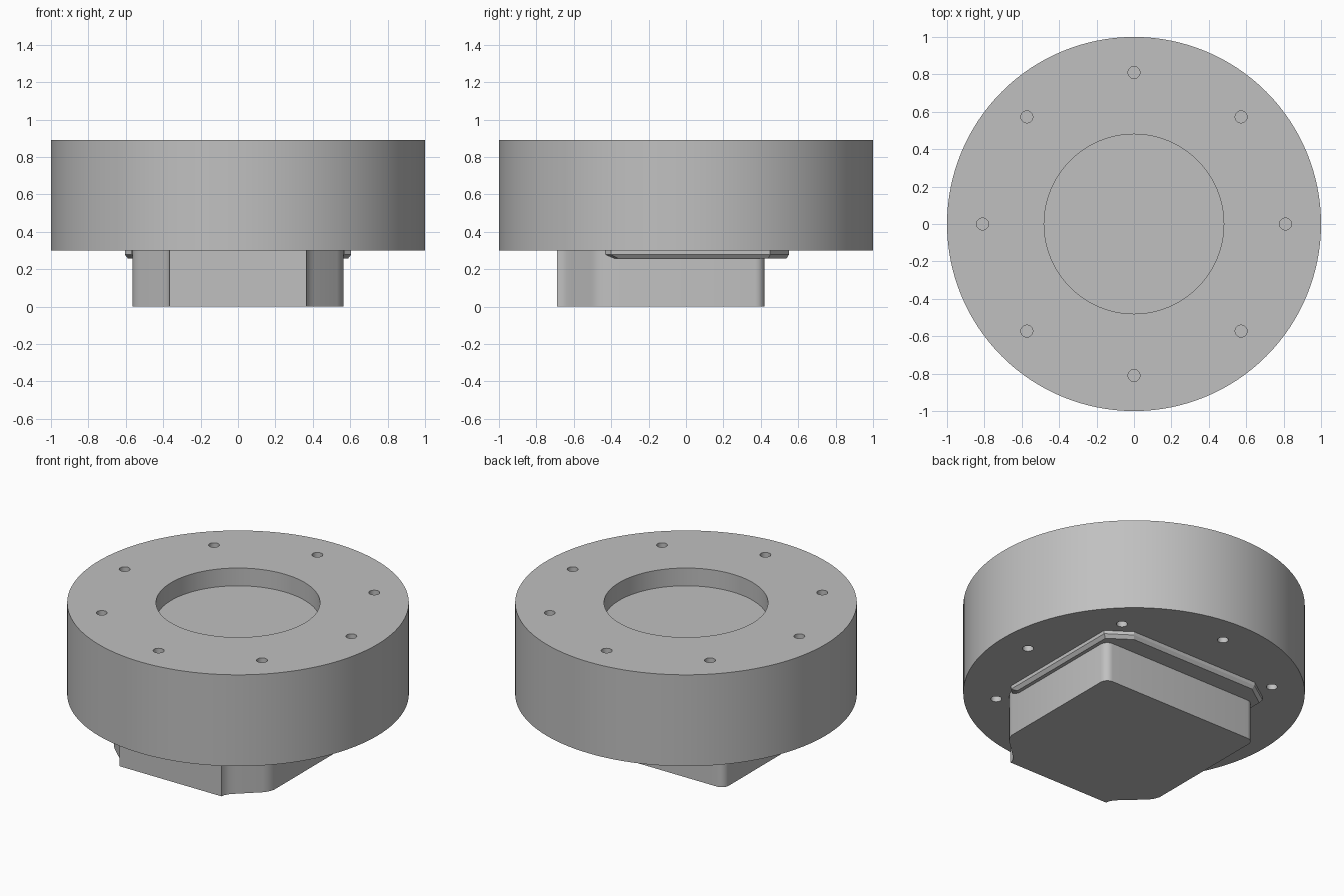
import bpy
import bmesh
from math import cos, sin, pi, radians
from mathutils import Matrix

cube = bpy.data.objects.get("Cube")
if cube:
    bpy.data.objects.remove(cube, do_unlink=True)

GREY = (0.53, 0.53, 0.53, 1)
grey = bpy.data.materials.new("plain grey")
grey.use_nodes = True
grey.diffuse_color = GREY
for node in grey.node_tree.nodes:
    if node.type == "BSDF_PRINCIPLED":
        node.inputs["Base Color"].default_value = GREY

BASE, TOP = 0.30, 0.89
HOLES = 8


def make_object(name, bm):
    bmesh.ops.recalc_face_normals(bm, faces=bm.faces)
    mesh = bpy.data.meshes.new(name)
    bm.to_mesh(mesh)
    bm.free()
    mesh.materials.append(grey)
    obj = bpy.data.objects.new(name, mesh)
    bpy.context.collection.objects.link(obj)
    return obj


def activate(obj):
    bpy.ops.object.select_all(action="DESELECT")
    obj.select_set(True)
    bpy.context.view_layer.objects.active = obj


def add_cylinder(bm, radius, low, high, x=0, y=0, sides=32):
    bmesh.ops.create_cone(
        bm, cap_ends=True, segments=sides, radius1=radius, radius2=radius,
        depth=high - low, matrix=Matrix.Translation((x, y, (low + high) / 2)))


def mirrored(half):
    """Closed outline from the +x half, listed front to back."""
    return half + [(-x, y) for x, y in reversed(half)]


def loft(name, layers):
    """Solid through matching outlines, given as (height, outline)."""
    bm = bmesh.new()
    rings = [[bm.verts.new((x, y, z)) for x, y in outline]
             for z, outline in layers]
    for a, b in zip(rings, rings[1:]):
        for i in range(len(a)):
            j = (i + 1) % len(a)
            bm.faces.new((a[i], a[j], b[j], b[i]))
    bm.faces.new(rings[0])
    bm.faces.new(rings[-1])
    return make_object(name, bm)


# Round body
bm = bmesh.new()
add_cylinder(bm, 1, BASE, TOP, sides=128)
body = make_object("round_body", bm)

# Central recess and the ring of bolt holes on both faces
bm = bmesh.new()
add_cylinder(bm, 0.48, TOP - 0.115, TOP + 0.1, sides=96)
for i in range(HOLES):
    a = 2 * pi * i / HOLES
    x, y = 0.81 * cos(a), 0.81 * sin(a)
    add_cylinder(bm, 0.032, TOP - 0.25, TOP + 0.1, x, y)
    add_cylinder(bm, 0.032, BASE - 0.1, BASE + 0.25, x, y)
cutter = make_object("hole_cutter", bm)
cutter.hide_render = True

activate(body)
cut = body.modifiers.new("holes", "BOOLEAN")
cut.operation = "DIFFERENCE"
cut.solver = "EXACT"
cut.object = cutter
bpy.ops.object.modifier_apply(modifier=cut.name)
bpy.data.objects.remove(cutter, do_unlink=True)

# Lower block: cut front corners, rounded back corners
R = 0.05
front = [(0.365, -0.69), (0.37, -0.665), (0.385, -0.64), (0.41, -0.615),
         (0.53, -0.505), (0.55, -0.48), (0.565, -0.44)]
back = [(0.565 - R + R * cos(radians(t)), 0.42 - R + R * sin(radians(t)))
        for t in range(0, 91, 15)]
outline = mirrored(front + back)
block = loft("lower_block", [(0, outline), (BASE + 0.01, outline)])

# Thin flange around the sides and back, with a bevelled lower edge
outer = mirrored([(0.5, -0.43), (0.57, -0.43), (0.605, -0.40),
                  (0.605, 0.45), (0.46, 0.55)])
inner = mirrored([(0.5, -0.38), (0.57, -0.38), (0.588, -0.36),
                  (0.588, 0.44), (0.45, 0.537)])
flange = loft("flange", [(0.257, inner), (0.278, outer), (BASE + 0.01, outer)])

for obj in (body, block):
    activate(obj)
    bpy.ops.object.shade_smooth_by_angle(angle=radians(25))
